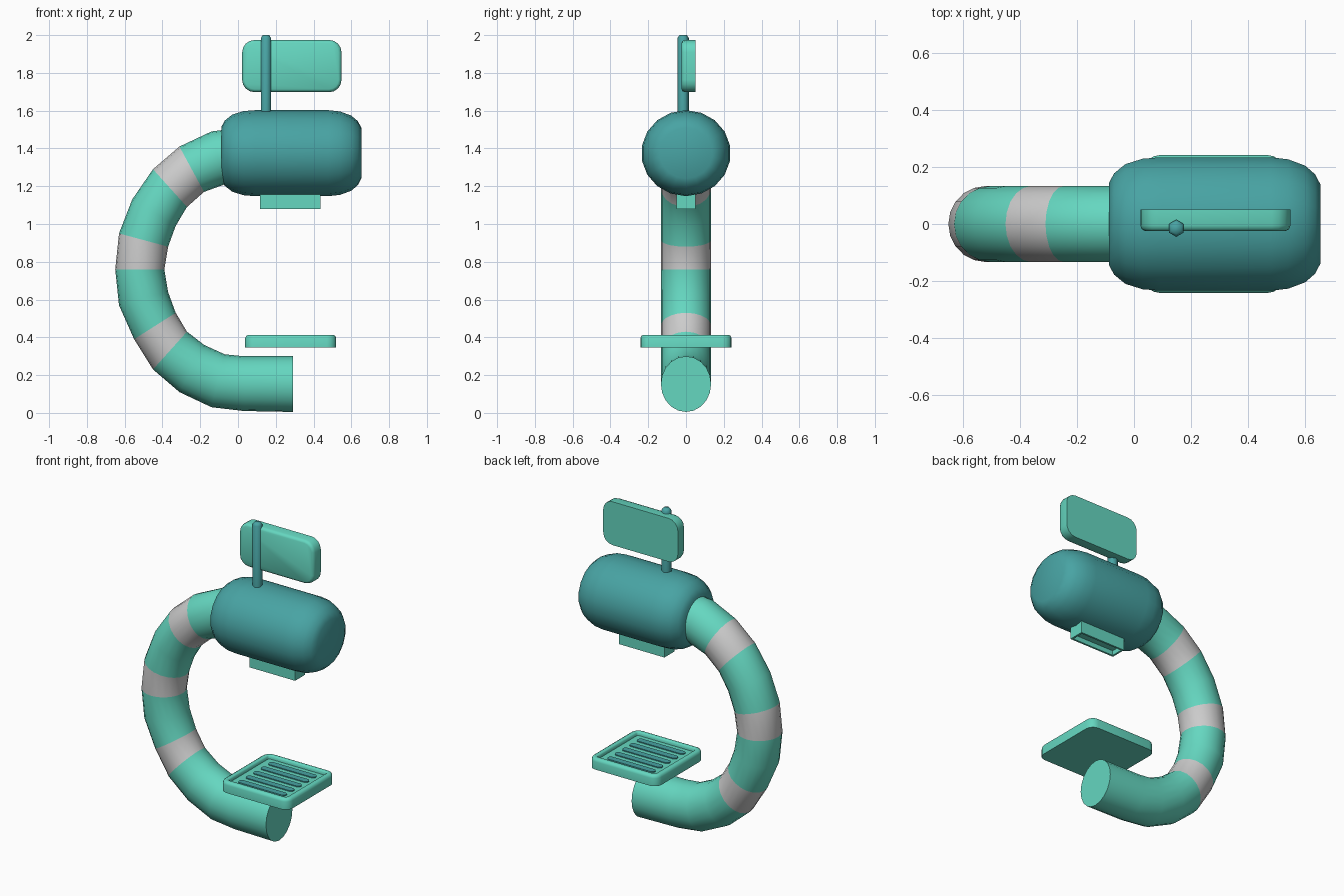
import bpy, bmesh, math
from mathutils import Vector

if "Cube" in bpy.data.objects:
    bpy.data.objects.remove(bpy.data.objects["Cube"])


def material(name, rgb):
    m = bpy.data.materials.new(name)
    m.diffuse_color = (*rgb, 1)
    m.use_nodes = True
    m.node_tree.nodes["Principled BSDF"].inputs["Base Color"].default_value = m.diffuse_color
    return m


MINT = material("mint", (0.13, 0.68, 0.53))
TEAL = material("teal", (0.065, 0.37, 0.37))
WHITE = material("white", (0.80, 0.80, 0.80))


def finish(bm, name, mats, angle=40):
    bmesh.ops.recalc_face_normals(bm, faces=bm.faces)
    me = bpy.data.meshes.new(name)
    bm.to_mesh(me)
    bm.free()
    ob = bpy.data.objects.new(name, me)
    bpy.context.collection.objects.link(ob)
    for m in mats:
        me.materials.append(m)
    bpy.ops.object.select_all(action='DESELECT')
    ob.select_set(True)
    bpy.context.view_layer.objects.active = ob
    bpy.ops.object.shade_smooth_by_angle(angle=math.radians(angle))
    return ob


def loft(bm, rings, mat_of=lambda i: 0):
    """Skin a list of equal-length point rings and cap both ends."""
    vs = [[bm.verts.new(p) for p in r] for r in rings]
    n = len(vs[0])
    for i in range(len(vs) - 1):
        for j in range(n):
            k = (j + 1) % n
            f = bm.faces.new((vs[i][j], vs[i][k], vs[i + 1][k], vs[i + 1][j]))
            f.material_index = mat_of(i)
    bm.faces.new(vs[0])
    bm.faces.new(vs[-1])


def rounded_rect(cx, cy, hx, hy, r, seg=4):
    pts = []
    for q, (sx, sy) in enumerate(((1, 1), (-1, 1), (-1, -1), (1, -1))):
        for s in range(seg + 1):
            a = math.pi / 2 * (q + s / seg)
            pts.append((cx + sx * (hx - r) + r * math.cos(a),
                        cy + sy * (hy - r) + r * math.sin(a)))
    return pts


def box(bm, lo, hi):
    loft(bm, [[(lo[0], lo[1], z), (hi[0], lo[1], z), (hi[0], hi[1], z), (lo[0], hi[1], z)]
              for z in (lo[2], hi[2])])


# Curved striped arm: outer and inner edge points of each ring
edges = [(.29, .005, .29, .30), (.03, .01, .03, .30), (-.14, .03, -.07, .31),
         (-.31, .11, -.18, .36), (-.45, .23, -.27, .43), (-.55, .39, -.33, .53),
         (-.63, .57, -.37, .64), (-.65, .76, -.39, .76), (-.63, .95, -.37, .88),
         (-.56, 1.13, -.33, .99), (-.45, 1.29, -.27, 1.09), (-.31, 1.41, -.18, 1.17),
         (-.14, 1.49, -.07, 1.21), (.02, 1.51, .02, 1.22)]
rings = []
for ox, oz, ix, iz in edges:
    o, i = Vector((ox, 0, oz)), Vector((ix, 0, iz))
    c, h = (o + i) / 2, (o - i) / 2
    rings.append([c + h * math.cos(a) + Vector((0, .133 * math.sin(a), 0))
                  for a in (2 * math.pi * k / 20 for k in range(20))])
bm = bmesh.new()
loft(bm, rings, lambda i: 1 if i in (4, 7, 10) else 0)
finish(bm, "curved_arm", [MINT, WHITE])

# Barrel head with rounded ends
profile = [(-.088, .145), (-.07, .180), (-.03, .213), (.03, .232), (.09, .237),
           (.48, .237), (.54, .230), (.60, .207), (.635, .176), (.653, .14)]
bm = bmesh.new()
loft(bm, [[(x, r * math.sin(a), 1.375 + r * .96 * math.cos(a))
           for a in (2 * math.pi * k / 18 for k in range(18))] for x, r in profile])
finish(bm, "barrel_head", [TEAL], 50)

# Outlet box under the head, with a recessed mouth
bm = bmesh.new()
steps = [(.16, .05, 1.20), (.16, .05, 1.08), (.148, .038, 1.08), (.148, .038, 1.11)]
loft(bm, [[(.277 + sx * hx, sy * hy, z) for sx, sy in ((-1, -1), (1, -1), (1, 1), (-1, 1))]
          for hx, hy, z in steps])
finish(bm, "outlet_box", [MINT], 30)

# Sign post, six sided with a chamfered tip
bm = bmesh.new()
loft(bm, [[(.148 + r * math.sin(a), -.015 + r * math.cos(a), z)
           for a in (math.pi / 3 * k for k in range(6))]
          for r, z in ((.03, 1.55), (.03, 1.985), (.02, 2.0))])
finish(bm, "sign_post", [TEAL], 65)

# Sign board, softened front edge
bm = bmesh.new()
loft(bm, [[(x, y, z) for x, z in rounded_rect(.285, 1.836, .263 - d, .138 - d, .065 - d)]
          for y, d in ((.05, 0), (-.005, 0), (-.018, .005), (-.024, .016))])
finish(bm, "sign_board", [MINT], 60)

# Drip tray with a rounded rim and recessed floor
tray = [(.345, 0), (.395, 0), (.408, .005), (.413, .015), (.413, .03), (.408, .036), (.39, .036)]
bm = bmesh.new()
loft(bm, [[(x, y, z) for x, y in rounded_rect(.279, 0, .241 - d, .241 - d, .05 - d)]
          for z, d in tray])
finish(bm, "drip_tray", [MINT], 50)

# Slots in the tray
bm = bmesh.new()
for k in range(5):
    y = (k - 2) * .075
    loft(bm, [[(px, py, z) for px, py in rounded_rect(.279, y, .165, .02, .018)]
              for z in (.38, .396)])
finish(bm, "tray_slots", [TEAL], 30)
